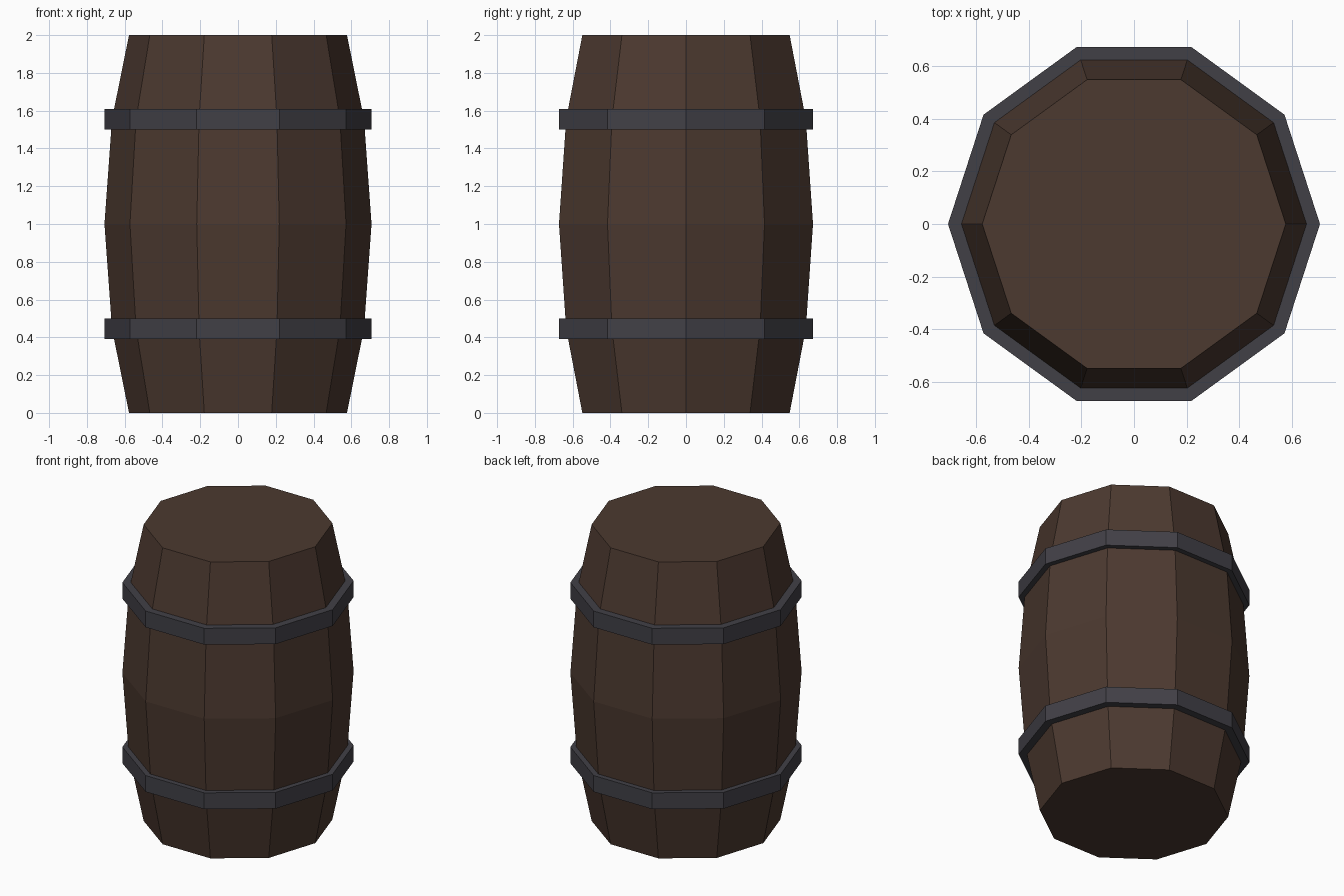
import bpy
import bmesh
from math import cos, sin, tau

SIDES = 10

cube = bpy.data.objects.get("Cube")
if cube:
    bpy.data.objects.remove(cube, do_unlink=True)


def make_material(name, rgb):
    mat = bpy.data.materials.new(name)
    mat.use_nodes = True
    colour = (*rgb, 1.0)
    mat.diffuse_color = colour
    mat.node_tree.nodes["Principled BSDF"].inputs["Base Color"].default_value = colour
    return mat


def lathe(name, profile, mat, closed=False):
    """Spin (radius, height) points into a flat-sided solid or closed ring."""
    bm = bmesh.new()
    rings = [[bm.verts.new((r * cos(tau * i / SIDES), r * sin(tau * i / SIDES), z))
              for i in range(SIDES)] for r, z in profile]
    pairs = list(zip(rings, rings[1:]))
    if closed:
        pairs.append((rings[-1], rings[0]))
    else:
        bm.faces.new(rings[0])
        bm.faces.new(rings[-1])
    for low, high in pairs:
        for i in range(SIDES):
            j = (i + 1) % SIDES
            bm.faces.new((low[i], low[j], high[j], high[i]))
    bmesh.ops.recalc_face_normals(bm, faces=bm.faces[:])
    mesh = bpy.data.meshes.new(name)
    bm.to_mesh(mesh)
    bm.free()
    mesh.materials.append(mat)
    obj = bpy.data.objects.new(name, mesh)
    bpy.context.collection.objects.link(obj)
    return obj


wood = make_material("dark_brown_wood", (0.072, 0.041, 0.029))
iron = make_material("dark_grey_iron", (0.053, 0.051, 0.062))

# Bulging staves with flat ends
lathe("barrel_body",
      [(0.577, 0), (0.667, 0.445), (0.707, 1), (0.667, 1.555), (0.577, 2)], wood)

# Two iron hoops
for name, z in (("lower_hoop", 0.445), ("upper_hoop", 1.555)):
    low, high = z - 0.055, z + 0.055
    lathe(name, [(0.64, low), (0.707, low), (0.707, high), (0.64, high)], iron, closed=True)
